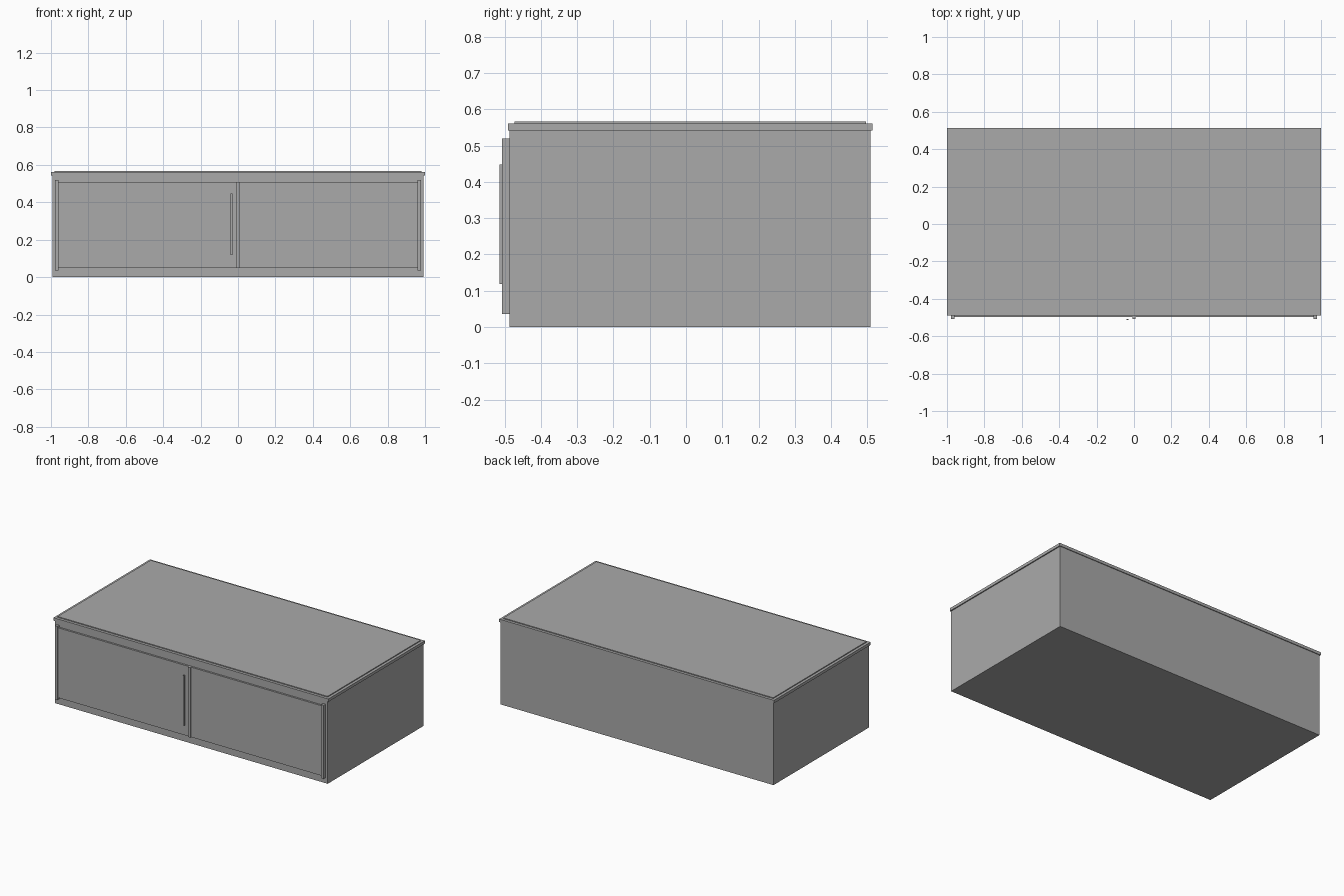
import bpy

cube = bpy.data.objects.get("Cube")
if cube:
    bpy.data.objects.remove(cube, do_unlink=True)

GREY = (0.4, 0.4, 0.4, 1.0)
grey = bpy.data.materials.new("plain grey")
grey.use_nodes = True
grey.diffuse_color = GREY
grey.node_tree.nodes["Principled BSDF"].inputs["Base Color"].default_value = GREY


def box(name, x, y, z):
    """Box spanning the given (low, high) range on each axis."""
    bpy.ops.mesh.primitive_cube_add(size=1)
    obj = bpy.context.object
    obj.name = obj.data.name = name
    for v in obj.data.vertices:
        v.co = [lo if c < 0 else hi for c, (lo, hi) in zip(v.co, (x, y, z))]
    obj.data.materials.append(grey)
    return obj


# Depth layers, from the carcass out to the handle
CARCASS_FRONT, DOOR_FRONT, STRIP_FRONT, HANDLE_FRONT = -0.486, -0.498, -0.507, -0.514
DOOR_Z = (0.048, 0.508)

# Carcass and top
box("cabinet_body", (-0.993, 0.993), (CARCASS_FRONT, 0.509), (0, 0.542))
box("top_slab", (-1, 1), (-0.490, 0.514), (0.542, 0.561))
box("top_inlay", (-0.982, 0.982), (-0.472, 0.496), (0.561, 0.567))

# Doors and the upright strips at their outer edges
for side, s in (("right", -1), ("left", 1)):
    box(side + "_door", sorted((0, s * 0.965)), (DOOR_FRONT, CARCASS_FRONT), DOOR_Z)
    box(side + "_edge_strip", sorted((s * 0.960, s * 0.978)),
        (STRIP_FRONT, CARCASS_FRONT), (0.036, 0.520))

# Strip covering the join between the doors, and the pull handle
box("centre_strip", (-0.008, 0.008), (STRIP_FRONT, DOOR_FRONT), DOOR_Z)
box("handle", (-0.041, -0.030), (HANDLE_FRONT, STRIP_FRONT), (0.118, 0.448))
